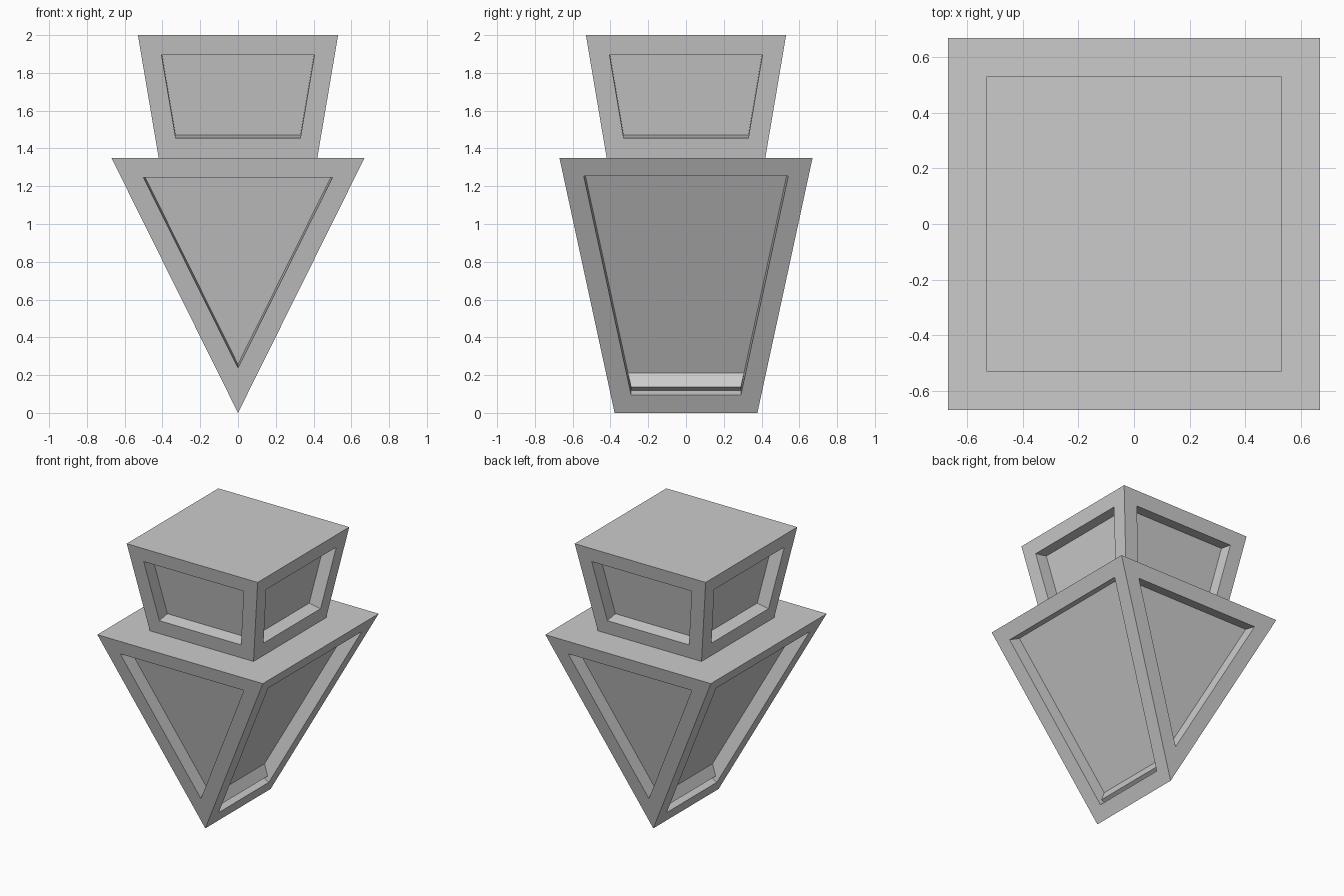
import bpy
import bmesh

cube = bpy.data.objects.get("Cube")
if cube:
    bpy.data.objects.remove(cube, do_unlink=True)

# Single plain colour
grey = bpy.data.materials.new("plain_grey")
grey.use_nodes = True
grey.diffuse_color = (0.6, 0.6, 0.6, 1)
grey.node_tree.nodes["Principled BSDF"].inputs["Base Color"].default_value = (0.6, 0.6, 0.6, 1)

RIM = 0.106      # frame width around each panel
RECESS = 0.094   # panel depth
CORNERS = [(-1, -1), (1, -1), (1, 1), (-1, 1)]


def panelled_block(name, bottom, top, z0, z1):
    """Tapered block, open below, with a recessed panel in each side.
    bottom and top are (half width, half depth); zero width makes a ridge."""
    bm = bmesh.new()

    def ring(half, z):
        made = {}
        verts = []
        for sx, sy in CORNERS:
            p = (abs(half[0]) * sx + 0.0, half[1] * sy, z)
            if p not in made:
                made[p] = bm.verts.new(p)
            verts.append(made[p])
        return verts

    low, high = ring(bottom, z0), ring(top, z1)
    sides = []
    for i in range(4):
        j = (i + 1) % 4
        loop = list(dict.fromkeys((low[i], low[j], high[j], high[i])))
        sides.append(bm.faces.new(loop))
    bm.faces.new(high)
    bm.normal_update()

    # Flat rim first, then push the panels straight in
    bmesh.ops.inset_individual(bm, faces=sides, thickness=RIM, depth=0, use_even_offset=True)
    bm.normal_update()
    bmesh.ops.inset_individual(bm, faces=sides, thickness=0, depth=-RECESS, use_even_offset=True)
    bm.normal_update()

    mesh = bpy.data.meshes.new(name)
    bm.to_mesh(mesh)
    bm.free()
    mesh.materials.append(grey)
    obj = bpy.data.objects.new(name, mesh)
    bpy.context.collection.objects.link(obj)
    return obj


# Wedge narrowing to a ridge along y, and the flared block on top of it
panelled_block("lower_wedge", (0, 0.378), (0.67, 0.67), 0, 1.35)
panelled_block("upper_block", (0.42, 0.42), (0.53, 0.53), 1.35, 2)
